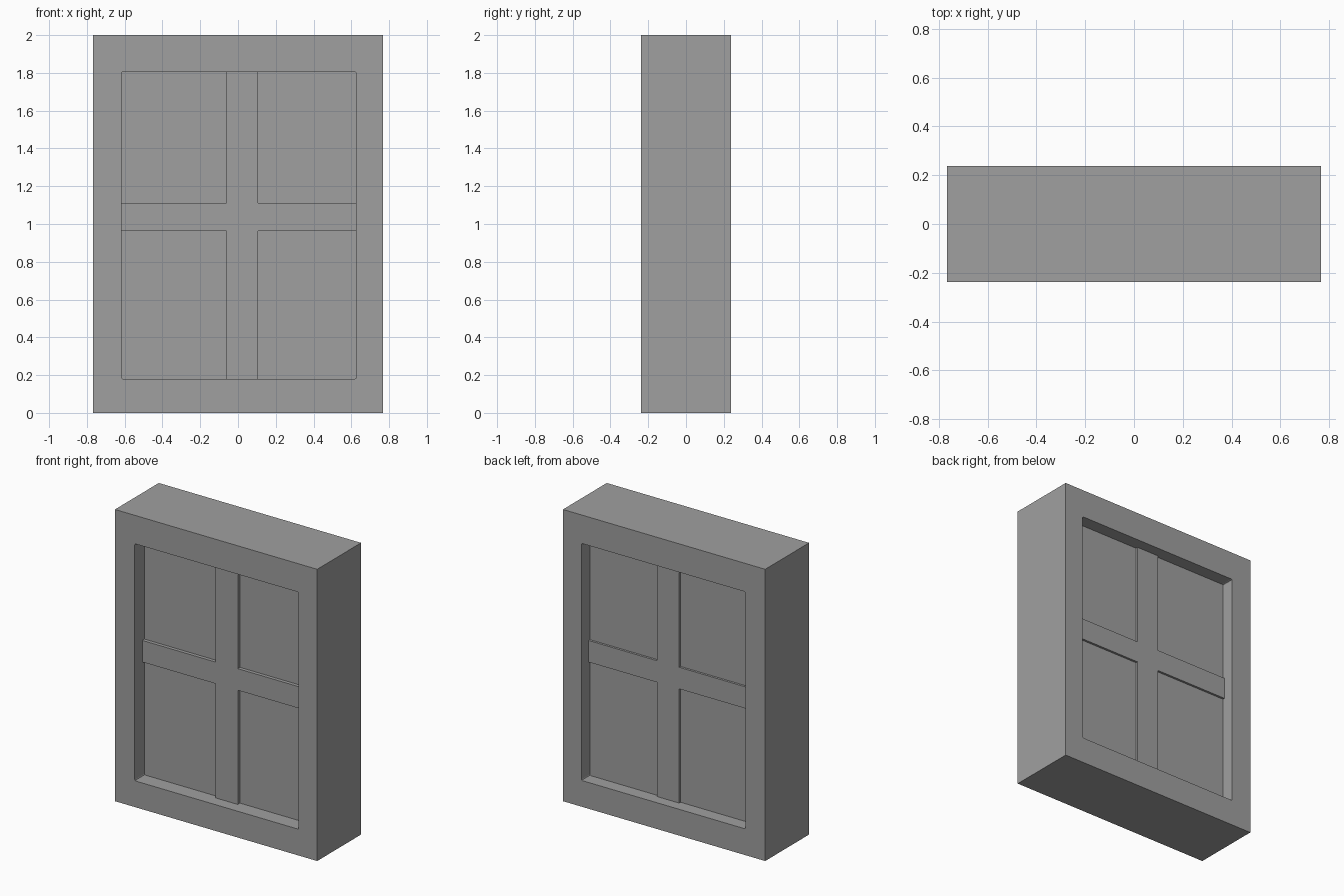
import bpy
import bmesh
from mathutils import Vector

cube = bpy.data.objects.get("Cube")
if cube:
    bpy.data.objects.remove(cube, do_unlink=True)

grey = bpy.data.materials.new("plain grey")
grey.use_nodes = True
colour = (0.35, 0.35, 0.35, 1)
grey.diffuse_color = colour
grey.node_tree.nodes["Principled BSDF"].inputs["Base Color"].default_value = colour


def box(name, low, high, chamfer=0):
    """Axis-aligned box between two corners, optionally chamfered along y."""
    low, high = Vector(low), Vector(high)
    bm = bmesh.new()
    bmesh.ops.create_cube(bm, size=1)
    for v in bm.verts:
        v.co = (low + high) / 2 + v.co * (high - low)
    if chamfer:
        along_y = [e for e in bm.edges
                   if abs(e.verts[0].co.y - e.verts[1].co.y) > 0.01]
        bmesh.ops.bevel(bm, geom=along_y, offset=chamfer, segments=2,
                        profile=0.5, affect='EDGES')
    mesh = bpy.data.meshes.new(name)
    bm.to_mesh(mesh)
    bm.free()
    mesh.materials.append(grey)
    obj = bpy.data.objects.new(name, mesh)
    bpy.context.collection.objects.link(obj)
    return obj


# Overall size and the opening
W, D, H = 0.767, 0.2375, 2.0
left, right, bottom, top = -0.617, 0.626, 0.18, 1.805
tuck = 0.03  # how far inner parts run into the frame

# Outer frame with a through opening
frame = box("window_frame", (-W, -D, 0), (W, D, H))
cutter = box("opening_cutter", (left, -1, bottom), (right, 1, top), 0.008)
cutter.hide_render = True
cutter.hide_viewport = True
cut = frame.modifiers.new("opening", 'BOOLEAN')
cut.operation = 'DIFFERENCE'
cut.solver = 'EXACT'
cut.object = cutter

# Recessed panes, one slab behind both sides of the bars
box("window_pane", (left - tuck, 0.106 - D, bottom - tuck),
    (right + tuck, D - 0.09, top + tuck))

# Crossing glazing bars, slightly proud of the panes
bar_front, bar_back = 0.082 - D, D - 0.075
box("vertical_bar", (-0.062, bar_front, bottom - tuck),
    (0.107, bar_back, top + tuck))
box("horizontal_bar", (left - tuck, bar_front, 0.963),
    (right + tuck, bar_back, 1.111))
